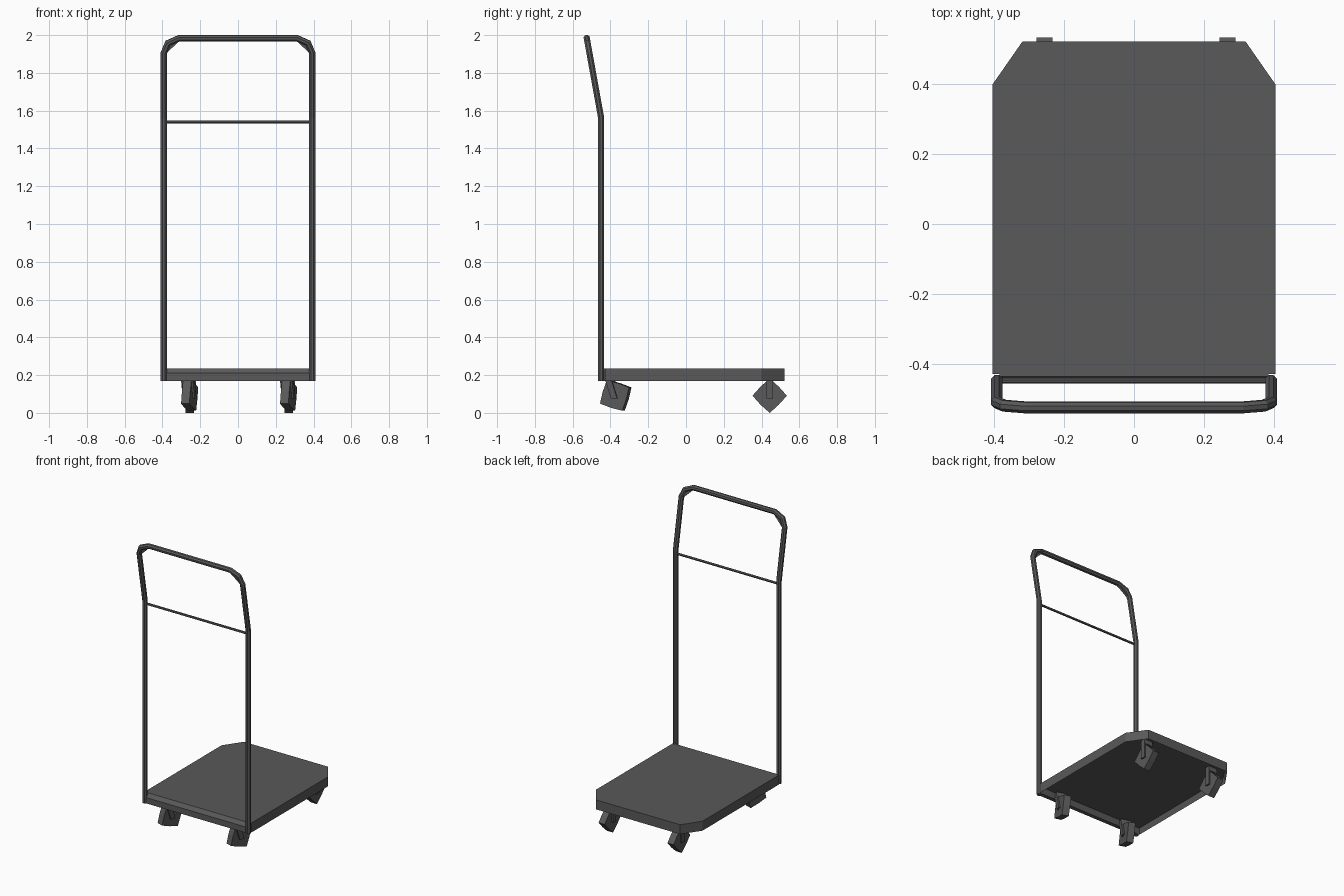
import bpy, bmesh, math
from mathutils import Matrix, Vector

if "Cube" in bpy.data.objects:
    bpy.data.objects.remove(bpy.data.objects["Cube"])

dark = bpy.data.materials.new("dark_grey")
dark.diffuse_color = (0.1, 0.1, 0.1, 1)
dark.use_nodes = True
dark.node_tree.nodes["Principled BSDF"].inputs["Base Color"].default_value = dark.diffuse_color


def to_object(name, bm):
    bmesh.ops.recalc_face_normals(bm, faces=bm.faces)
    mesh = bpy.data.meshes.new(name)
    bm.to_mesh(mesh)
    bm.free()
    mesh.materials.append(dark)
    ob = bpy.data.objects.new(name, mesh)
    bpy.context.collection.objects.link(ob)
    return ob


def prism(name, points, vec, matrix=Matrix()):
    """Extrude a closed outline along a vector."""
    bm = bmesh.new()
    face = bm.faces.new([bm.verts.new(p) for p in points])
    ext = bmesh.ops.extrude_face_region(bm, geom=[face], use_keep_orig=True)
    bmesh.ops.translate(bm, vec=vec, verts=[v for v in ext["geom"] if isinstance(v, bmesh.types.BMVert)])
    bm.transform(matrix)
    return to_object(name, bm)


def tube(name, path, radius, sides=8):
    """Sweep a faceted round section along a path with mitred bends."""
    pts = [Vector(p) for p in path]
    d = (pts[1] - pts[0]).normalized()
    u = d.orthogonal().normalized()
    v = d.cross(u)
    bm = bmesh.new()
    ring = []
    for i in range(sides):
        a = 2 * math.pi * (i + 0.5) / sides
        ring.append(pts[0] + (u * math.cos(a) + v * math.sin(a)) * radius)
    rings = [[bm.verts.new(p) for p in ring]]
    for i in range(1, len(pts)):
        d = (pts[i] - pts[i - 1]).normalized()
        n = d if i == len(pts) - 1 else (d + (pts[i + 1] - pts[i]).normalized()).normalized()
        ring = [p + d * ((pts[i] - p).dot(n) / d.dot(n)) for p in ring]
        rings.append([bm.verts.new(p) for p in ring])
    for a, b in zip(rings, rings[1:]):
        for k in range(sides):
            m = (k + 1) % sides
            bm.faces.new((a[k], a[m], b[m], b[k]))
    bm.faces.new(rings[0])
    bm.faces.new(rings[-1])
    return to_object(name, bm)


# Deck: clipped rear corners, hollow underneath
outline = [(-0.405, -0.43), (0.405, -0.43), (0.405, 0.40), (0.32, 0.522), (-0.32, 0.522), (-0.405, 0.40)]
bm = bmesh.new()
bottom = bm.faces.new([bm.verts.new((x, y, 0.17)) for x, y in outline])
ext = bmesh.ops.extrude_face_region(bm, geom=[bottom], use_keep_orig=True)
bmesh.ops.translate(bm, vec=(0, 0, 0.065), verts=[v for v in ext["geom"] if isinstance(v, bmesh.types.BMVert)])
bmesh.ops.recalc_face_normals(bm, faces=bm.faces)
bottom = next(f for f in bm.faces if f.normal.z < -0.9)
bmesh.ops.inset_region(bm, faces=[bottom], thickness=0.012)
bmesh.ops.translate(bm, vec=(0, 0, 0.04), verts=bottom.verts)
to_object("deck", bm)

# Front edge bar with a bevelled top
profile = [(-0.43, 0.17), (-0.457, 0.17), (-0.457, 0.21), (-0.437, 0.235), (-0.43, 0.235)]
prism("front_edge_bar", [(-0.385, y, z) for y, z in profile], (0.77, 0, 0))

# Bent handle frame and cross bar
lean = lambda z: -0.449 - max(0, z - 1.56) * 0.18
half = [(0.393, 0.17), (0.393, 1.56), (0.393, 1.905), (0.371, 1.957), (0.31, 1.984)]
path = [(-x, lean(z), z) for x, z in half] + [(x, lean(z), z) for x, z in reversed(half)]
tube("handle_frame", path, 0.0175)
tube("handle_cross_bar", [(-0.385, -0.449, 1.54), (0.385, -0.449, 1.54)], 0.008, 6)

# Flattened inner corners of the handle
for side, s in (("left", -1), ("right", 1)):
    corner = [(0.378, 1.905), (0.31, 1.969), (0.355, 1.955)]
    prism("handle_corner_" + side, [(s * x, lean(z) - 0.009, z) for x, z in corner], (0, 0.018, 0))


def caster(name, x, y, z, spin, yaw, lean_y):
    """Chunky faceted wheel with two fork plates."""
    place = Matrix.Translation((x, y, z)) @ Matrix.Rotation(math.radians(yaw), 4, "Z")
    w = 0.023
    rim = []
    for i in range(8):
        a = math.radians(spin + 45 * i)
        r = 0.091 if i % 2 == 0 else 0.068
        rim.append((-w, r * math.cos(a), r * math.sin(a)))
    prism(name + "_wheel", rim, (2 * w, 0, 0), place)
    top = 0.185 - z
    for side, sx in (("left", -0.033), ("right", 0.023)):
        plate = [(sx, -0.017, -0.015), (sx, 0.017, -0.015),
                 (sx, 0.017 + lean_y, top), (sx, -0.017 + lean_y, top)]
        prism(name + "_fork_" + side, plate, (0.01, 0, 0), place)
    # Bridge joining the plates under the deck
    bridge = [(-0.033, lean_y + s, top - 0.012) for s in (-0.017, 0.017)]
    bridge += [(-0.033, lean_y + s, top + 0.02) for s in (0.017, -0.017)]
    prism(name + "_bridge", bridge, (0.066, 0, 0), place)


for side, x in (("left", -0.256), ("right", 0.268)):
    caster("front_" + side, x, -0.372, 0.092, 28, -17, -0.035)
    caster("rear_" + side, x, 0.443, 0.091, 0, 0, 0)
